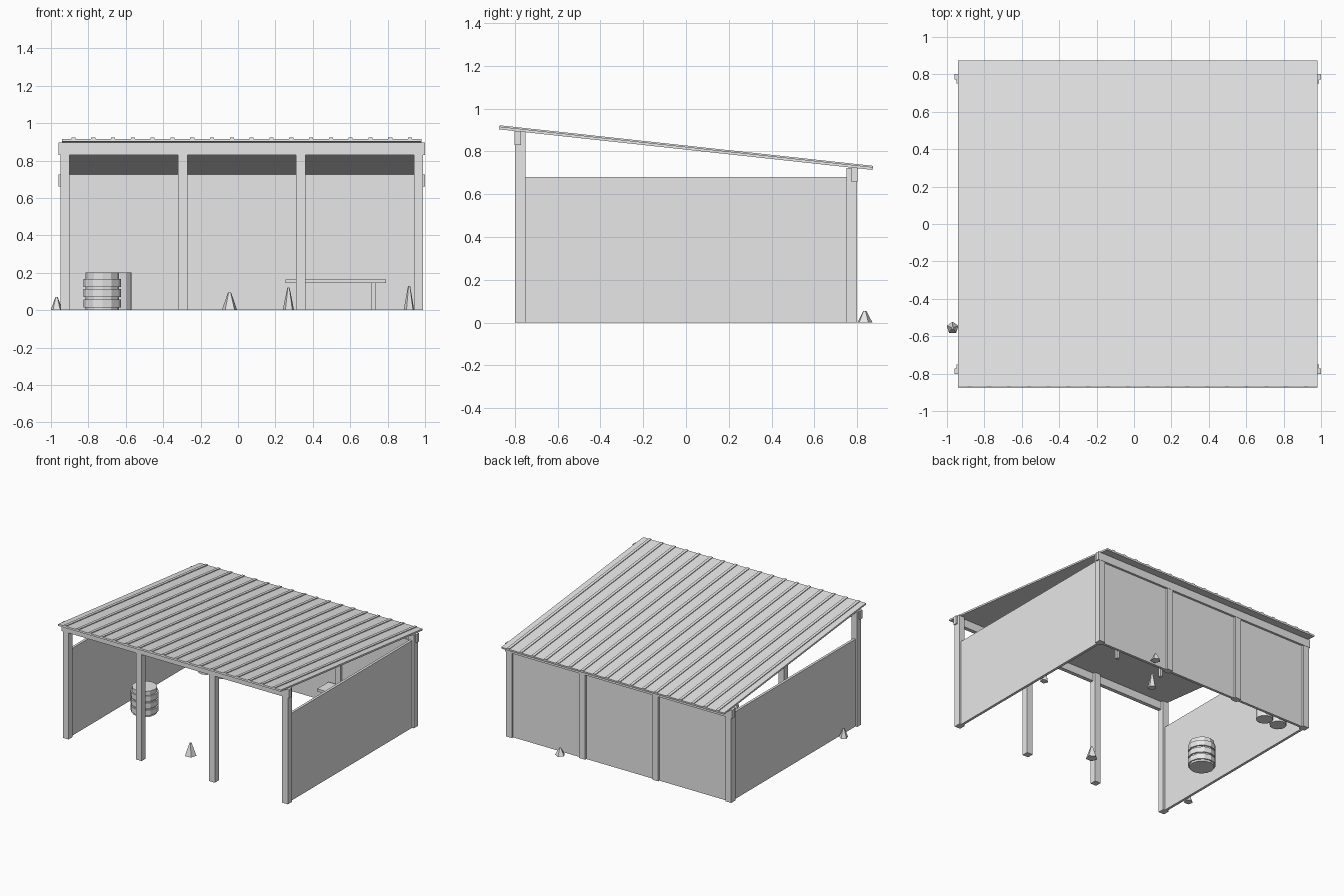
import bpy, math
from mathutils import Matrix

cube = bpy.data.objects.get("Cube")
if cube:
    bpy.data.objects.remove(cube, do_unlink=True)

grey = bpy.data.materials.new("plain_grey")
grey.use_nodes = True
grey.diffuse_color = (0.8, 0.8, 0.8, 1)
grey.node_tree.nodes["Principled BSDF"].inputs["Base Color"].default_value = (0.8, 0.8, 0.8, 1)

CX = 0.02          # centre line of the shelter
POST = 0.05        # post thickness
ROW = 0.775        # distance of the post rows from the middle
SLOPE = math.atan2(-0.19, 1.75)


def finish(name):
    ob = bpy.context.object
    ob.name = name
    ob.data.materials.append(grey)
    return ob


def box(name, x, y, z):
    """Box from three (low, high) ranges."""
    bpy.ops.mesh.primitive_cube_add(size=1)
    ob = finish(name)
    size = [r[1] - r[0] for r in (x, y, z)]
    mid = [(r[0] + r[1]) / 2 for r in (x, y, z)]
    ob.data.transform(Matrix.Translation(mid) @ Matrix.Diagonal(size + [1]))
    return ob


def around(c, width):
    return (c - width / 2, c + width / 2)


def cylinder(name, x, y, z, radius, height, sides=12):
    bpy.ops.mesh.primitive_cylinder_add(vertices=sides, radius=radius, depth=height,
                                        location=(x, y, z + height / 2))
    return finish(name)


# Two rows of posts, each carrying a beam
post_xs = [CX + i * 0.63 - 0.945 for i in range(4)]
for row, y, beam_low, beam_high in (("front", -ROW, 0.83, 0.895), ("back", ROW, 0.66, 0.725)):
    for i, x in enumerate(post_xs):
        box(f"{row}_post_{i + 1}", around(x, POST), around(y, POST), (0, beam_high - 0.002))
    outer = y + math.copysign(0.012, y)
    box(f"{row}_beam", around(CX, 1.96), around(outer, 0.03), (beam_low, beam_high))

# Back and side walls
box("back_wall", around(CX, 1.89), around(ROW, 0.02), (0, 0.67))
for name, x in (("right_wall", post_xs[0]), ("left_wall", post_xs[-1])):
    box(name, around(x, 0.02), around(0, 1.54), (0, 0.68))

# Sloping roof sheet with raised ribs
tilt = Matrix.Translation((0, 0, 0.817)) @ Matrix.Rotation(SLOPE, 4, "X")
sheet = box("roof_sheet", around(CX, 1.92), around(0, 1.756), (-0.009, 0.004))
sheet.data.transform(tilt)
RIBS = 18
for i in range(RIBS):
    x = CX - 0.9 + i * 1.8 / (RIBS - 1)
    rib = box(f"roof_rib_{i + 1}", around(x, 0.022), around(0, 1.756), (0, 0.01))
    rib.data.transform(tilt)

# Hooped barrel and two plain drums
cylinder("barrel", -0.725, -0.115, 0, 0.09, 0.2)
for i in range(3):
    cylinder(f"barrel_hoop_{i + 1}", -0.725, -0.115, 0.015 + i * 0.055, 0.1, 0.042)
cylinder("drum_1", -0.63, 0.69, 0, 0.06, 0.2)
cylinder("drum_2", -0.755, 0.69, 0, 0.06, 0.2)

# Low bench against the back wall
box("bench_top", (0.255, 0.79), around(0.68, 0.14), (0.145, 0.165))
for i, x in enumerate((0.325, 0.725)):
    box(f"bench_leg_{i + 1}", around(x, 0.022), around(0.68, 0.022), (0, 0.15))

# Jagged tufts scattered on the ground
tufts = [(-0.97, -0.555, 0.033, 0.07), (-0.045, -0.52, 0.043, 0.095), (0.27, 0.52, 0.032, 0.12),
         (0.915, 0.1, 0.03, 0.13), (0.5, 0.835, 0.037, 0.055)]
for i, (x, y, r, h) in enumerate(tufts):
    bpy.ops.mesh.primitive_cone_add(vertices=5, radius1=r, radius2=r * 0.2, depth=h,
                                    location=(x, y, h / 2), rotation=(0, 0, i * 1.3))
    finish(f"ground_tuft_{i + 1}")
